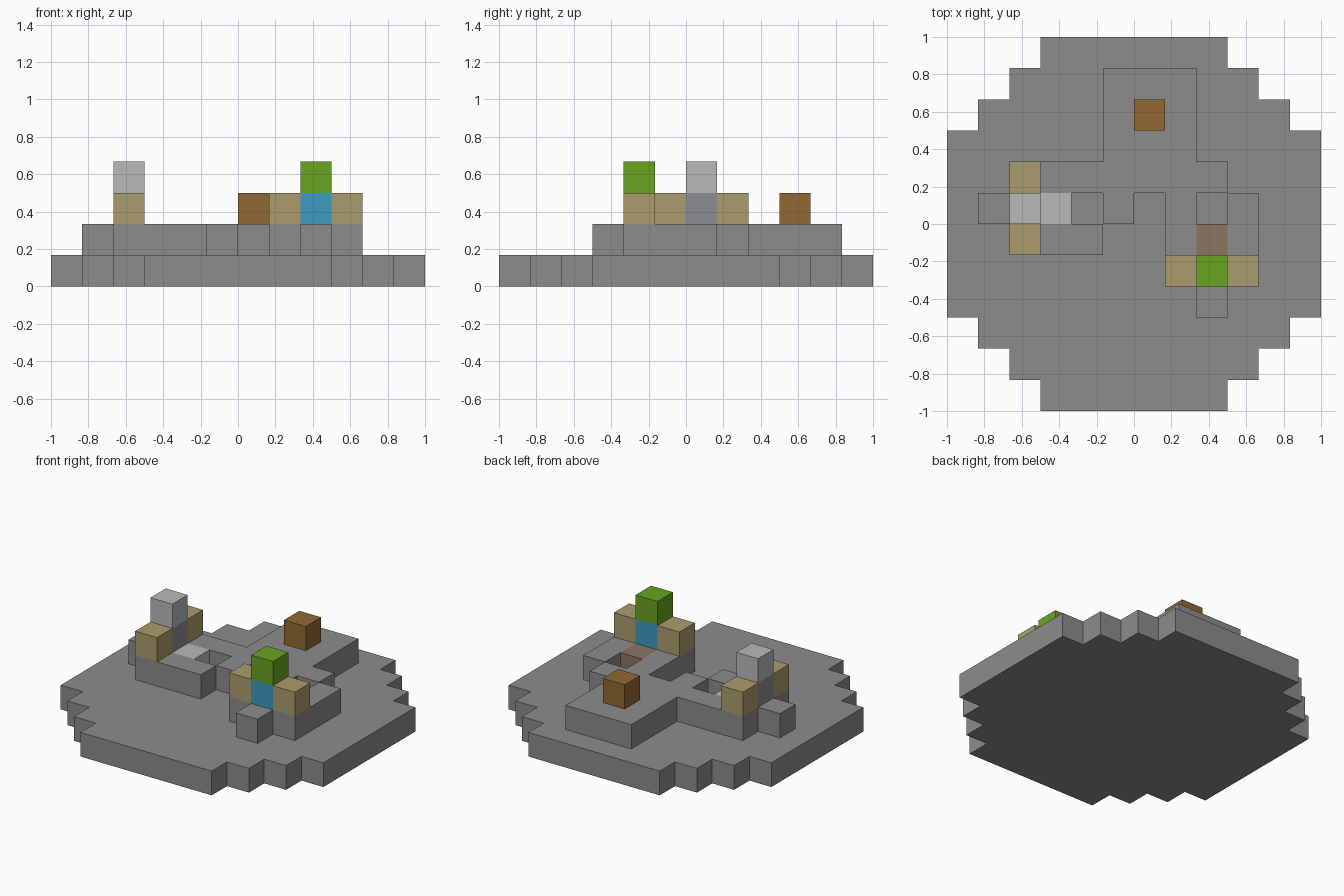
import bpy, bmesh

if "Cube" in bpy.data.objects:
    bpy.data.objects.remove(bpy.data.objects["Cube"], do_unlink=True)

U = 1 / 6  # size of one block


def material(name, r, g, b):
    lin = [((c / 255 + 0.055) / 1.055) ** 2.4 for c in (r, g, b)] + [1]
    m = bpy.data.materials.new(name)
    m.use_nodes = True
    m.diffuse_color = lin
    m.node_tree.nodes["Principled BSDF"].inputs["Base Color"].default_value = lin
    return m


STONE = material("stone grey", 140, 140, 140)
SLATE = material("slate grey", 141, 141, 146)
PALE = material("pale grey", 184, 187, 186)
TAN = material("tan", 171, 156, 110)
BLUE = material("blue", 60, 155, 193)
GREEN = material("green", 104, 164, 33)
BROWN = material("brown", 145, 105, 50)
CLAY = material("clay", 141, 117, 101)


def rect(x, y, w=1, d=1):
    return {(i, j) for i in range(x, x + w) for j in range(y, y + d)}


def slab(name, mat, cells, layer):
    """One-block-high solid made from grid cells, with only its outer faces."""
    bm = bmesh.new()

    def face(*pts):
        bm.faces.new([bm.verts.new((x * U, y * U, z * U)) for x, y, z in pts])

    lo, hi = layer, layer + 1
    for i, j in cells:
        ring = [(i, j), (i + 1, j), (i + 1, j + 1), (i, j + 1)]
        face(*[(*p, hi) for p in ring])
        face(*[(*p, lo) for p in reversed(ring)])
        for k, (dx, dy) in enumerate([(0, -1), (1, 0), (0, 1), (-1, 0)]):
            if (i + dx, j + dy) not in cells:
                a, b = ring[k], ring[(k + 1) % 4]
                face((*a, lo), (*b, lo), (*b, hi), (*a, hi))
    bmesh.ops.remove_doubles(bm, verts=bm.verts, dist=0.001)
    bmesh.ops.dissolve_limit(bm, angle_limit=0.02, verts=bm.verts, edges=bm.edges)
    mesh = bpy.data.meshes.new(name)
    bm.to_mesh(mesh)
    bm.free()
    mesh.materials.append(mat)
    obj = bpy.data.objects.new(name, mesh)
    bpy.context.collection.objects.link(obj)


# Stepped round base
base = rect(-6, -3, 12, 6) | rect(-5, -4, 10, 8) | rect(-4, -5, 8, 10) | rect(-3, -6, 6, 12)
slab("base", STONE, base, 0)

# Raised platforms and the paths that join them
slab("back_platform", STONE, rect(-1, 2, 3, 3), 1)
slab("connecting_path", STONE, rect(-1, 1, 4, 1), 1)
slab("path_step", STONE, rect(-1, 0), 1)
slab("right_platform", STONE, rect(-4, -1, 3, 3) - rect(-3, 0, 2, 1), 1)
slab("right_outer_step", STONE, rect(-5, 0), 1)
slab("left_platform", STONE, rect(1, -2, 3, 3) - rect(2, -1, 1, 2), 1)
slab("left_outer_step", STONE, rect(2, -3), 1)

# Floor blocks before each shrine
slab("right_floor_block", PALE, rect(-3, 0), 1)
slab("left_floor_block", CLAY, rect(2, -1), 1)

# Shrine on the right platform
for name, j in (("right_shrine_back", 1), ("right_shrine_front", -1)):
    slab(name, TAN, rect(-4, j), 2)
slab("right_shrine_core", SLATE, rect(-4, 0), 2)
slab("right_shrine_top", PALE, rect(-4, 0), 3)

# Shrine on the left platform
for name, i in (("left_shrine_inner", 1), ("left_shrine_outer", 3)):
    slab(name, TAN, rect(i, -2), 2)
slab("left_shrine_core", BLUE, rect(2, -2), 2)
slab("left_shrine_top", GREEN, rect(2, -2), 3)

# Single block on the back platform
slab("back_block", BROWN, rect(0, 3), 2)
